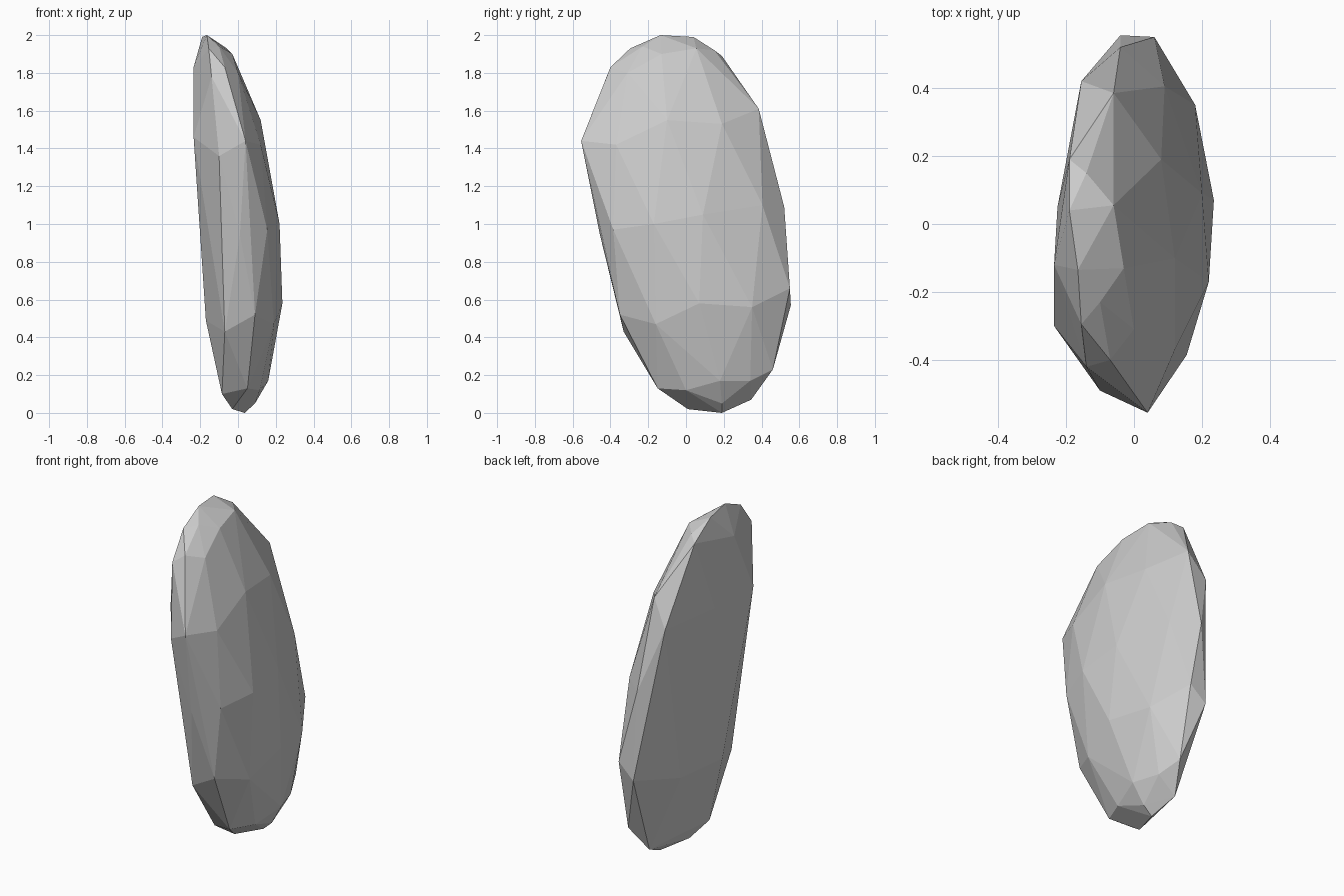
import bpy, bmesh

# Corner points of the faceted slab, grouped by region (x, y, z)
crown = [(-.165, -.135, 2), (-.19, .04, 1.99), (-.155, -.295, 1.93), (-.1, -.23, 1.94),
         (-.03, -.13, 1.9), (-.06, .055, 1.93), (-.14, .15, 1.92), (-.19, .19, 1.89),
         (-.07, -.4, 1.83), (-.14, -.42, 1.78), (-.235, -.12, 1.83), (0, -.31, 1.8)]
broad_face = [(.12, -.37, 1.42), (.12, -.1, 1.55), (.08, .19, 1.53), (.22, -.17, 1),
              (.2, .09, 1.05), (.09, .405, 1.1), (.235, .07, .58), (.18, .35, .56),
              (.19, -.16, .47)]
rim = [(.04, -.555, 1.44), (-.1, -.49, 1.36), (.155, -.385, .97), (.01, -.455, .94),
       (.09, -.35, .52), (-.07, -.33, .43), (-.06, .385, 1.61), (-.155, .42, 1.45),
       (-.04, .52, 1.09), (.06, .55, .66), (-.04, .555, .57)]
rear_face = [(-.235, -.3, 1.46), (-.225, .05, 1.46), (-.175, -.25, .94), (-.185, .1, 1),
             (-.17, -.1, .49), (-.14, .25, .5)]
base = [(.16, .18, .17), (.115, 0, .12), (.11, .34, .17), (.06, .46, .23), (.09, .19, .05),
        (.035, .19, 0), (-.03, .01, .02), (-.085, -.1, .1), (.05, -.15, .13), (0, .345, .07)]

# Wrap the points in a flat-faced convex skin
bm = bmesh.new()
for p in crown + broad_face + rim + rear_face + base:
    bm.verts.new(p)
bmesh.ops.convex_hull(bm, input=bm.verts)
loose = [v for v in bm.verts if not v.link_faces]
bmesh.ops.delete(bm, geom=loose, context='VERTS')
bmesh.ops.recalc_face_normals(bm, faces=bm.faces)

mesh = bpy.data.meshes.new("standing_stone")
bm.to_mesh(mesh)
bm.free()
stone = bpy.data.objects.new("standing_stone", mesh)
bpy.context.collection.objects.link(stone)
